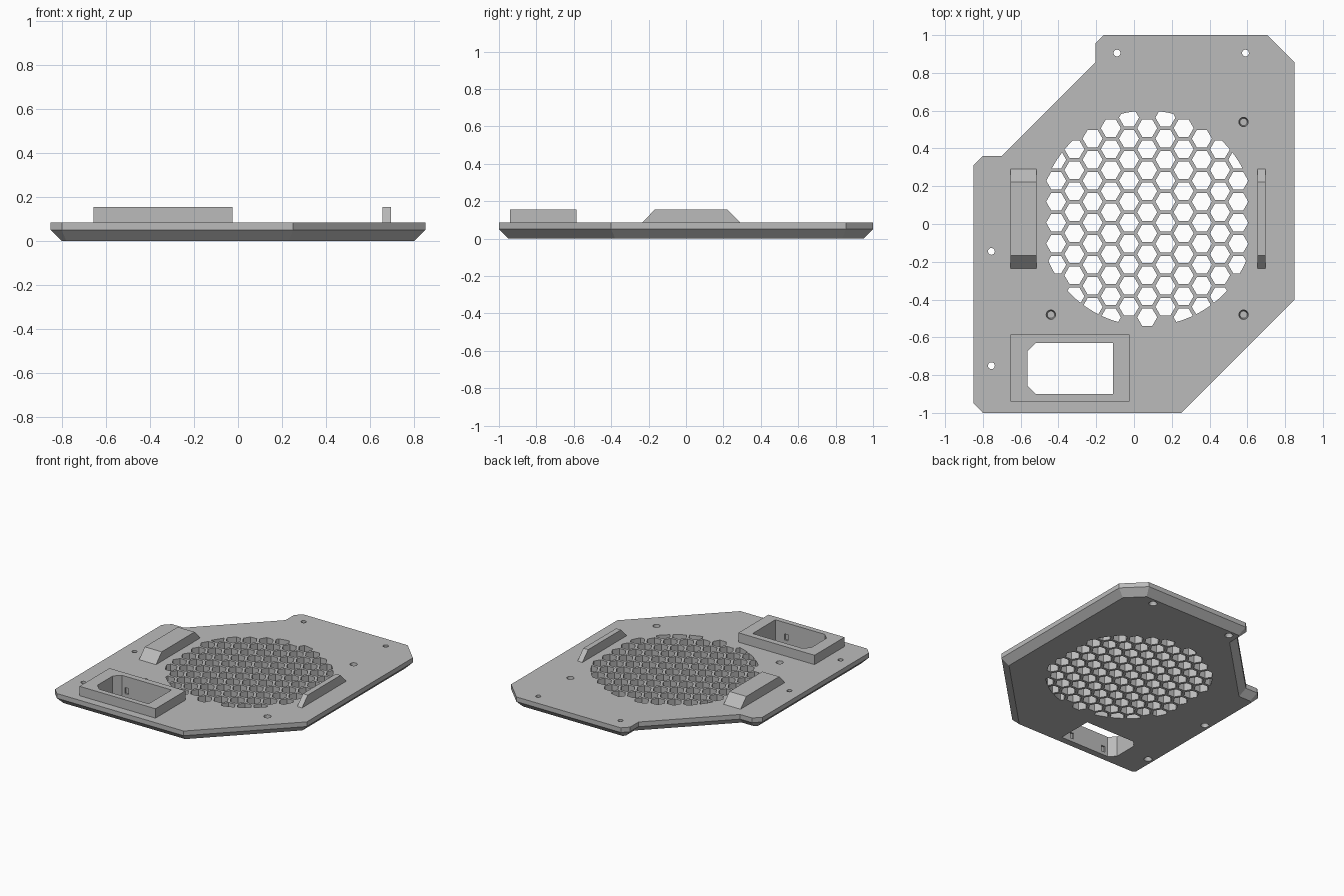
import bpy, bmesh, math

cube = bpy.data.objects.get("Cube")
if cube:
    bpy.data.objects.remove(cube, do_unlink=True)

TOP, RIM, BEVEL, RAISED = 0.085, 0.05, 0.05, 0.155

grey = bpy.data.materials.new("plain grey")
grey.use_nodes = True
GREY = (0.5, 0.5, 0.5, 1)
grey.diffuse_color = GREY
grey.node_tree.nodes["Principled BSDF"].inputs["Base Color"].default_value = GREY


def loft(bm, loops):
    """Closed solid through equal-length rings of points, bottom to top."""
    rings = [[bm.verts.new(p) for p in loop] for loop in loops]
    n = len(rings[0])
    bm.faces.new(rings[0][::-1])
    bm.faces.new(rings[-1])
    for a, b in zip(rings, rings[1:]):
        for i in range(n):
            j = (i + 1) % n
            bm.faces.new((a[i], a[j], b[j], b[i]))


def ring(x, y, r, z, n):
    return [(x + r * math.cos(math.tau * i / n), y + r * math.sin(math.tau * i / n), z)
            for i in range(n)]


def prism(bm, pts, z0, z1):
    loft(bm, [[(x, y, z) for x, y in pts] for z in (z0, z1)])


def box(bm, x0, x1, y0, y1, z0, z1):
    prism(bm, [(x0, y0), (x1, y0), (x1, y1), (x0, y1)], z0, z1)


def finish(bm, name):
    bmesh.ops.recalc_face_normals(bm, faces=bm.faces)
    mesh = bpy.data.meshes.new(name)
    bm.to_mesh(mesh)
    bm.free()
    mesh.materials.append(grey)
    obj = bpy.data.objects.new(name, mesh)
    bpy.context.collection.objects.link(obj)
    return obj


def boolean(obj, bm, operation="DIFFERENCE"):
    """Apply a boolean with a temporary cutter."""
    cutter = finish(bm, "cutter") if isinstance(bm, bmesh.types.BMesh) else bm
    cutter.hide_render = True
    mod = obj.modifiers.new("cut", "BOOLEAN")
    mod.operation, mod.solver, mod.object = operation, "EXACT", cutter
    bpy.context.view_layer.objects.active = obj
    bpy.ops.object.modifier_apply(modifier=mod.name)
    bpy.data.objects.remove(cutter, do_unlink=True)


def inset(pts, d):
    """Move every edge of a counter-clockwise outline inwards by d."""
    out = []
    for i, (x, y) in enumerate(pts):
        px, py = pts[i - 1]
        qx, qy = pts[(i + 1) % len(pts)]
        l1, l2 = math.hypot(x - px, y - py), math.hypot(qx - x, qy - y)
        n1 = ((py - y) / l1, (x - px) / l1)
        n2 = ((y - qy) / l2, (qx - x) / l2)
        k = d / (1 + n1[0] * n2[0] + n1[1] * n2[1])
        out.append((x + k * (n1[0] + n2[0]), y + k * (n1[1] + n2[1])))
    return out


# Panel with a bevelled underside
outline = [(-0.8, -1), (0.25, -1), (0.85, -0.4), (0.85, 0.855), (0.705, 1), (-0.16, 1),
           (-0.205, 0.955), (-0.205, 0.855), (-0.7, 0.36), (-0.8, 0.36),
           (-0.85, 0.31), (-0.85, -0.95)]
bm = bmesh.new()
loft(bm, [[(x, y, 0) for x, y in inset(outline, BEVEL)],
          [(x, y, RIM) for x, y in outline],
          [(x, y, TOP) for x, y in outline]])
panel = finish(bm, "panel")

# Honeycomb vent, trimmed to a circle
CX, CY, R, PITCH, HEX = 0.07, 0.03, 0.57, 0.1113, 0.053
bm = bmesh.new()
for col in range(-5, 6):
    x = CX + col * PITCH * math.sqrt(3) / 2
    for row in range(-6, 7):
        y = 0.0625 + row * PITCH - (col % 2) * PITCH / 2
        if math.hypot(x - CX, y - CY) < R + 0.01:
            loft(bm, [ring(x, y, HEX, z, 6) for z in (-0.1, 0.2)])
cells = finish(bm, "vent_cells")
bm = bmesh.new()
loft(bm, [ring(CX, CY, R, z, 96) for z in (-0.05, 0.15)])
boolean(cells, bm, "INTERSECT")
boolean(panel, cells)

# Mounting holes, countersunk below, and blind screw holes on top
bm = bmesh.new()
for x, y in ((-0.09, 0.905), (0.59, 0.905), (-0.755, -0.145), (-0.755, -0.75)):
    loft(bm, [ring(x, y, r, z, 24) for r, z in
              ((0.028, -0.01), (0.028, 0.01), (0.018, 0.03), (0.018, 0.12))])
for x, y in ((-0.44, -0.48), (0.58, -0.48), (0.58, 0.54)):
    loft(bm, [ring(x, y, r, z, 24) for r, z in ((0.019, 0.03), (0.025, TOP), (0.025, 0.12))])
boolean(panel, bm)

# Socket opening with two clipped corners, cut through panel and frame
socket = [(-0.11, -0.9), (-0.11, -0.63), (-0.52, -0.63), (-0.565, -0.675),
          (-0.565, -0.855), (-0.52, -0.9)]
bm = bmesh.new()
box(bm, -0.655, -0.025, -0.94, -0.585, TOP, RAISED)
frame = finish(bm, "socket_frame")
for part in (panel, frame):
    bm = bmesh.new()
    prism(bm, socket, -0.1, 0.3)
    boolean(part, bm)

# Clip recesses in the socket walls
bm = bmesh.new()
for x in (-0.48, -0.2):
    for y in (-0.9, -0.63):
        box(bm, x - 0.015, x + 0.015, y - 0.012, y + 0.012, 0.025, 0.07)
boolean(panel, bm)

# Raised ribs with sloping ends beside the vent
for name, x0, x1 in (("wide_rib", -0.655, -0.515), ("narrow_rib", 0.655, 0.695)):
    bm = bmesh.new()
    loft(bm, [[(x, y, z) for y, z in ((-0.235, TOP), (0.29, TOP), (0.222, RAISED), (-0.167, RAISED))]
              for x in (x0, x1)])
    finish(bm, name)
